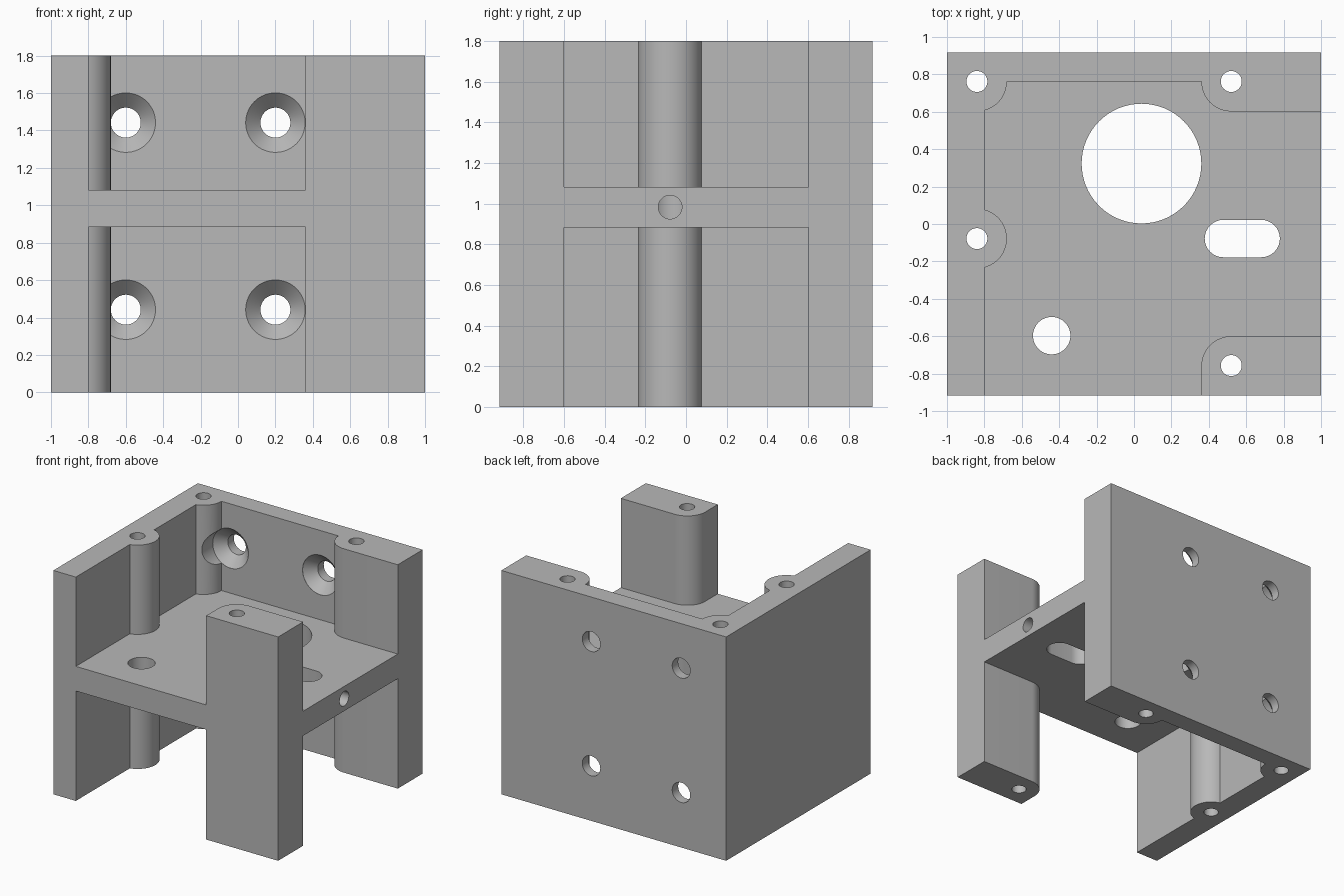
import bpy, bmesh
from math import cos, sin, radians
from mathutils import Vector

old = bpy.data.objects.get("Cube")
if old:
    bpy.data.objects.remove(old, do_unlink=True)

HALF_Y, TOP = 0.918, 1.8
SHELF_LOW, SHELF_HIGH = 0.884, 1.082
BOSS_R, BACK_Y, SIDE_Y = 0.16, 0.762, -0.078

grey = bpy.data.materials.new("light grey")
grey.use_nodes = True
colour = (0.48, 0.48, 0.48, 1)
grey.diffuse_color = colour
grey.node_tree.nodes["Principled BSDF"].inputs["Base Color"].default_value = colour


def loft(name, loops):
    """Closed solid skinned through matching loops of points."""
    bm = bmesh.new()
    rings = [[bm.verts.new(p) for p in loop] for loop in loops]
    for a, b in zip(rings, rings[1:]):
        for i in range(len(a)):
            j = (i + 1) % len(a)
            bm.faces.new((a[i], a[j], b[j], b[i]))
    bm.faces.new(rings[0])
    bm.faces.new(rings[-1])
    bmesh.ops.recalc_face_normals(bm, faces=bm.faces)
    mesh = bpy.data.meshes.new(name)
    bm.to_mesh(mesh)
    bm.free()
    mesh.materials.append(grey)
    obj = bpy.data.objects.new(name, mesh)
    bpy.context.collection.objects.link(obj)
    return obj


def arc(cx, cy, r, start, end, steps=16):
    angles = [radians(start + (end - start) * i / steps) for i in range(steps + 1)]
    return [(cx + r * cos(a), cy + r * sin(a)) for a in angles]


def circle(cx, cy, r):
    return arc(cx, cy, r, 0, 360, 64)[:-1]


def prism(name, outline, low, high):
    return loft(name, [[(x, y, z) for x, y in outline] for z in (low, high)])


def cut(target, cutter):
    cutter.hide_render = True
    mod = target.modifiers.new("cut", 'BOOLEAN')
    mod.operation, mod.solver, mod.object = 'DIFFERENCE', 'EXACT', cutter
    bpy.context.view_layer.objects.active = target
    bpy.ops.object.modifier_apply(modifier=mod.name)
    bpy.data.objects.remove(cutter, do_unlink=True)


# Solid block
block = [(-1, -HALF_Y), (1, -HALF_Y), (1, HALF_Y), (-1, HALF_Y)]
bracket = prism("motor_bracket", block, 0, TOP)

# Hollows above and below the shelf, leaving walls, corner post and screw bosses
hollow = [(-0.8, -1.1), (0.36, -1.1)]
hollow += arc(0.52, -0.76, BOSS_R, 180, 90)
hollow += [(1.1, -0.6), (1.1, 0.602)]
hollow += arc(0.52, BACK_Y, BOSS_R, 270, 180)
hollow += arc(-0.84, BACK_Y, BOSS_R, 0, -75.5)
hollow += arc(-0.84, SIDE_Y, BOSS_R, 75.5, -75.5, 32)
cut(bracket, prism("lower_hollow", hollow, -0.1, SHELF_LOW))
cut(bracket, prism("upper_hollow", hollow, SHELF_HIGH, TOP + 0.1))

# Vertical screw holes
for x, y in ((-0.84, BACK_Y), (0.52, BACK_Y), (-0.84, SIDE_Y), (0.52, -0.757)):
    cut(bracket, prism("screw_hole", circle(x, y, 0.056), -0.1, TOP + 0.1))

# Shelf openings
slot = arc(0.68, SIDE_Y, 0.1, -90, 90) + arc(0.478, SIDE_Y, 0.1, 90, 270)
openings = (circle(0.04, 0.323, 0.32), circle(-0.44, -0.597, 0.1), slot)
for outline in openings:
    cut(bracket, prism("shelf_opening", outline, 0.8, 1.2))

# Countersunk mounting holes in the back wall, with screw head clearance
for x in (-0.6, 0.2):
    for z in (0.442, 1.442):
        steps = ((0.5, 0.159), (BACK_Y + 0.001, 0.159), (BACK_Y + 0.08, 0.08), (1.1, 0.08))
        cut(bracket, loft("countersink", [[(u, y, v) for u, v in circle(x, z, r)]
                                          for y, r in steps]))

# Adjusting screw hole from the right edge of the shelf into the slot
cut(bracket, loft("adjuster_hole", [[(x, u, v) for u, v in circle(SIDE_Y, 0.983, 0.058)]
                                    for x in (0.7, 1.1)]))

# Smooth the round walls, keep edges crisp
bpy.ops.object.select_all(action='DESELECT')
bracket.select_set(True)
bpy.context.view_layer.objects.active = bracket
bpy.ops.object.shade_smooth_by_angle(angle=radians(25))
